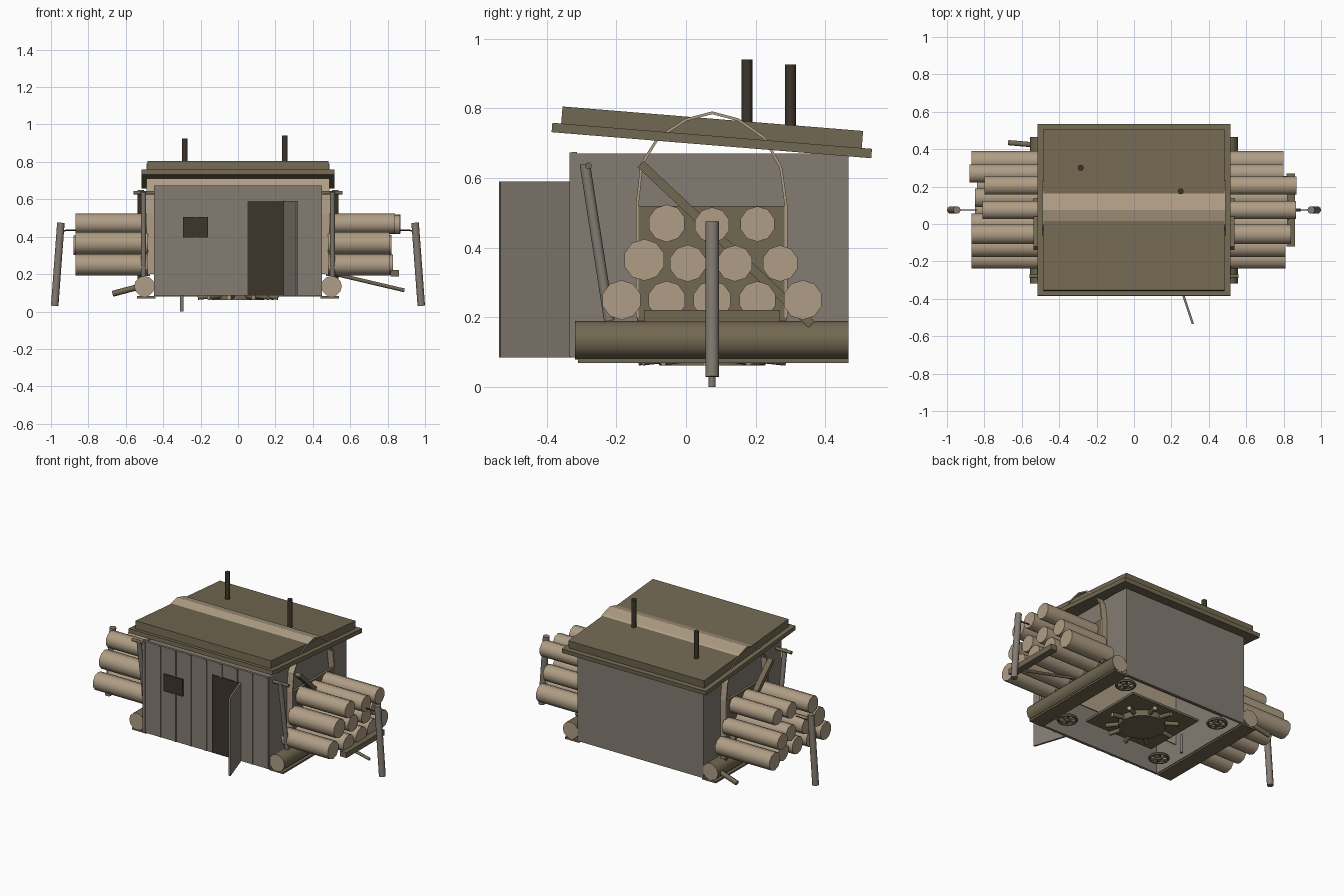
import bpy
import bmesh
import math
import random
from mathutils import Vector, Matrix

random.seed(4)
if "Cube" in bpy.data.objects:
    bpy.data.objects.remove(bpy.data.objects["Cube"])


def material(name, r, g, b):
    m = bpy.data.materials.new(name)
    m.use_nodes = True
    m.diffuse_color = (r, g, b, 1)
    m.node_tree.nodes["Principled BSDF"].inputs["Base Color"].default_value = (r, g, b, 1)
    return m


GREY = material("weathered grey", 0.23, 0.20, 0.17)
BROWN = material("old brown wood", 0.17, 0.14, 0.085)
TAN = material("pale cut wood", 0.43, 0.34, 0.235)
DARK = material("dark soot", 0.047, 0.035, 0.024)


def finish(name, bm, *mats):
    mesh = bpy.data.meshes.new(name)
    bm.normal_update()
    bm.to_mesh(mesh)
    bm.free()
    for m in mats:
        mesh.materials.append(m)
    ob = bpy.data.objects.new(name, mesh)
    bpy.context.collection.objects.link(ob)
    return ob


def box(name, mat, x, y, z, pitch=0):
    """Box from (min, max) ranges, pitched about its own x axis."""
    bm = bmesh.new()
    size = [r[1] - r[0] for r in (x, y, z)]
    centre = [(r[0] + r[1]) / 2 for r in (x, y, z)]
    bmesh.ops.create_cube(bm, size=1, matrix=Matrix.LocRotScale(None, None, Vector(size)))
    ob = finish(name, bm, mat)
    ob.location = centre
    ob.rotation_euler.x = pitch
    return ob


def rod(name, a, b, r, mat, cap=None, sides=10, r2=None):
    """Round bar between two points, smooth sides and flat ends."""
    a, b = Vector(a), Vector(b)
    d = b - a
    turn = d.to_track_quat('Z', 'Y')
    bm = bmesh.new()
    bmesh.ops.create_cone(bm, cap_ends=True, segments=sides, radius1=r,
                          radius2=r if r2 is None else r2, depth=d.length,
                          matrix=Matrix.LocRotScale((a + b) / 2, turn, None))
    bm.normal_update()
    for f in bm.faces:
        end = abs(f.normal.dot(d.normalized())) > 0.9
        f.smooth = not end
        f.material_index = 1 if end and cap else 0
    return finish(name, bm, mat, *([cap] if cap else []))


def plank(name, a, b, width, thick, mat):
    """Flat board between two points, thin along x."""
    a, b = Vector(a), Vector(b)
    d = b - a
    bm = bmesh.new()
    bmesh.ops.create_cube(bm, size=1, matrix=Matrix.LocRotScale(
        (a + b) / 2, d.to_track_quat('Z', 'X'), Vector((thick, width, d.length))))
    return finish(name, bm, mat)


# Shed walls, open underneath
for s, side in ((1, "left"), (-1, "right")):
    xs = sorted((s * 0.435, s * 0.45))
    box(side + "_wall", GREY, xs, (-0.315, 0.465), (0.08, 0.67))
box("back_wall", GREY, (-0.45, 0.45), (0.45, 0.466), (0.08, 0.67))
box("front_wall", GREY, (-0.45, 0.45), (-0.328, -0.312), (0.085, 0.675))
box("ceiling", GREY, (-0.44, 0.44), (-0.315, 0.455), (0.65, 0.665))

# Front battens, leaving the window and doorway clear
for i in range(9):
    x = -0.44 + i * 0.11
    low = 0.59 if 0.04 < x < 0.26 else 0.087
    box("front_batten", GREY, (x - 0.008, x + 0.008), (-0.334, -0.326), (low, 0.673))

# Window, doorway and open door
box("window", DARK, (-0.295, -0.16), (-0.338, -0.33), (0.395, 0.505))
box("doorway", DARK, (0.05, 0.25), (-0.335, -0.327), (0.088, 0.59))
door = box("open_door", GREY, (-0.006, 0.006), (-0.11, 0.11), (0.085, 0.59))
door.location = (0.28, -0.43, 0.3375)
door.rotation_euler.z = 0.32

# Arched inner hut whose crown breaks through the roof
arch = [(-0.14, 0.2), (-0.14, 0.52), (-0.127, 0.64), (-0.08, 0.715), (0.0, 0.767), (0.075, 0.787),
        (0.15, 0.767), (0.225, 0.715), (0.272, 0.63), (0.287, 0.52), (0.287, 0.2)]
bm = bmesh.new()
rows = [[bm.verts.new((x, y, z)) for y, z in arch] for x in (-0.49, 0.49)]
for i in range(len(arch) - 1):
    bm.faces.new((rows[0][i], rows[1][i], rows[1][i + 1], rows[0][i + 1]))
hut = finish("arched_hut", bm, TAN)
shell = hut.modifiers.new("thickness", 'SOLIDIFY')
shell.thickness = 0.008
shell.offset = 0

# Two layer sloping roof
slope = -math.atan(0.0814)
box("roof_eaves", BROWN, (-0.515, 0.515), (-0.386, 0.534), (0.694, 0.721), slope)
box("roof_top", BROWN, (-0.485, 0.485), (-0.3575, 0.5075), (0.72, 0.77), slope)

# Chimney pipes
rod("right_chimney", (-0.285, 0.3, 0.69), (-0.285, 0.3, 0.925), 0.016, DARK)
rod("left_chimney", (0.25, 0.175, 0.69), (0.25, 0.175, 0.94), 0.016, DARK)

# Stacked logs: y, z, radius, left length, right length
stack = [(-0.185, 0.25, 0.057, 0.81, 0.87), (-0.055, 0.25, 0.055, 0.83, 0.86),
         (0.075, 0.25, 0.056, 0.83, 0.85), (0.205, 0.25, 0.054, 0.82, 0.84),
         (0.335, 0.25, 0.057, 0.80, 0.87), (-0.12, 0.365, 0.06, 0.81, 0.87),
         (0.005, 0.355, 0.053, 0.82, 0.87), (0.14, 0.355, 0.052, 0.82, 0.85),
         (0.27, 0.355, 0.052, 0.80, 0.88), (-0.055, 0.47, 0.054, 0.84, 0.87),
         (0.075, 0.465, 0.051, 0.865, 0.81), (0.205, 0.468, 0.051, 0.87, 0.80)]

for s, side in ((1, "left"), (-1, "right")):
    def at(x, y, z):
        return (s * x, y, z)

    def span(a, b):
        return sorted((s * a, s * b))

    for y, z, r, left, right in stack:
        end = left if s > 0 else right
        log = rod(side + "_stacked_log", at(0.48, y, z), at(end, y, z), r, TAN)
    # Base beam and its thin sole plate
    rod(side + "_base_log", at(0.5, -0.318, 0.135), at(0.5, 0.466, 0.135), 0.055,
        BROWN, TAN, 12)
    box(side + "_sole_plate", BROWN, span(0.44, 0.54), (-0.31, 0.466), (0.07, 0.082))
    # Panel behind the logs, hut post, crossbar and braces
    box(side + "_log_panel", BROWN, span(0.47, 0.488), (-0.14, 0.288), (0.19, 0.52))
    rod(side + "_lean_pole", at(0.505, -0.29, 0.64), at(0.505, -0.22, 0.19), 0.015, GREY)
    rod(side + "_crossbar", at(0.44, -0.28, 0.635), at(0.56, -0.28, 0.635), 0.01, BROWN)
    plank(side + "_diagonal_board", at(0.52, -0.13, 0.64), at(0.52, 0.36, 0.18),
          0.035, 0.025, BROWN)
    # Outer pole with its tie
    rod(side + "_outer_pole", at(0.98, 0.075, 0.03), at(0.947, 0.075, 0.475), 0.02, GREY)
    rod(side + "_tie", at(0.84, 0.075, 0.437), at(0.95, 0.075, 0.432), 0.004, DARK, None, 6)

# Loose boards around the stacks
box("left_log_rest", BROWN, (0.815, 0.86), (-0.12, 0.27), (0.187, 0.222))
rod("left_stick", (0.52, 0.075, 0.2), (0.89, 0.075, 0.113), 0.01, BROWN, None, 6)
rod("right_stick", (-0.5, 0.42, 0.14), (-0.67, 0.435, 0.095), 0.016, BROWN, None, 6)
rod("ground_peg", (-0.3, 0.075, 0), (-0.3, 0.075, 0.12), 0.01, GREY)

# Underside: hearth board, round hearth and scattered firewood
box("hearth_board", BROWN, (-0.25, 0.25), (-0.14, 0.288), (0.1, 0.115))
rod("round_hearth", (0, 0.075, 0.062), (0, 0.075, 0.1), 0.14, BROWN, None, 12)
for i in range(10):
    a = i * math.tau / 10 + random.uniform(-0.15, 0.15)
    c, d = math.cos(a), math.sin(a)
    rod("firewood", (c * 0.12, 0.075 + d * 0.12, 0.085),
        (c * 0.215, 0.075 + d * 0.215, 0.075), 0.014, BROWN, TAN, 7)

# Four flat spoked wheels inside the corners
for x in (-0.35, 0.35):
    for y in (-0.19, 0.34):
        bpy.ops.mesh.primitive_torus_add(location=(x, y, 0.1), major_radius=0.055,
                                         minor_radius=0.009, major_segments=16, minor_segments=6)
        rim = bpy.context.object
        rim.name = "wheel_rim"
        rim.data.materials.append(BROWN)
        for k in range(3):
            v = Vector((math.cos(k * math.pi / 3), math.sin(k * math.pi / 3), 0)) * 0.055
            o = Vector((x, y, 0.1))
            rod("wheel_spokes", o - v, o + v, 0.006, BROWN, None, 6)
        rod("wheel_hub", (x, y, 0.085), (x, y, 0.115), 0.014, BROWN)
